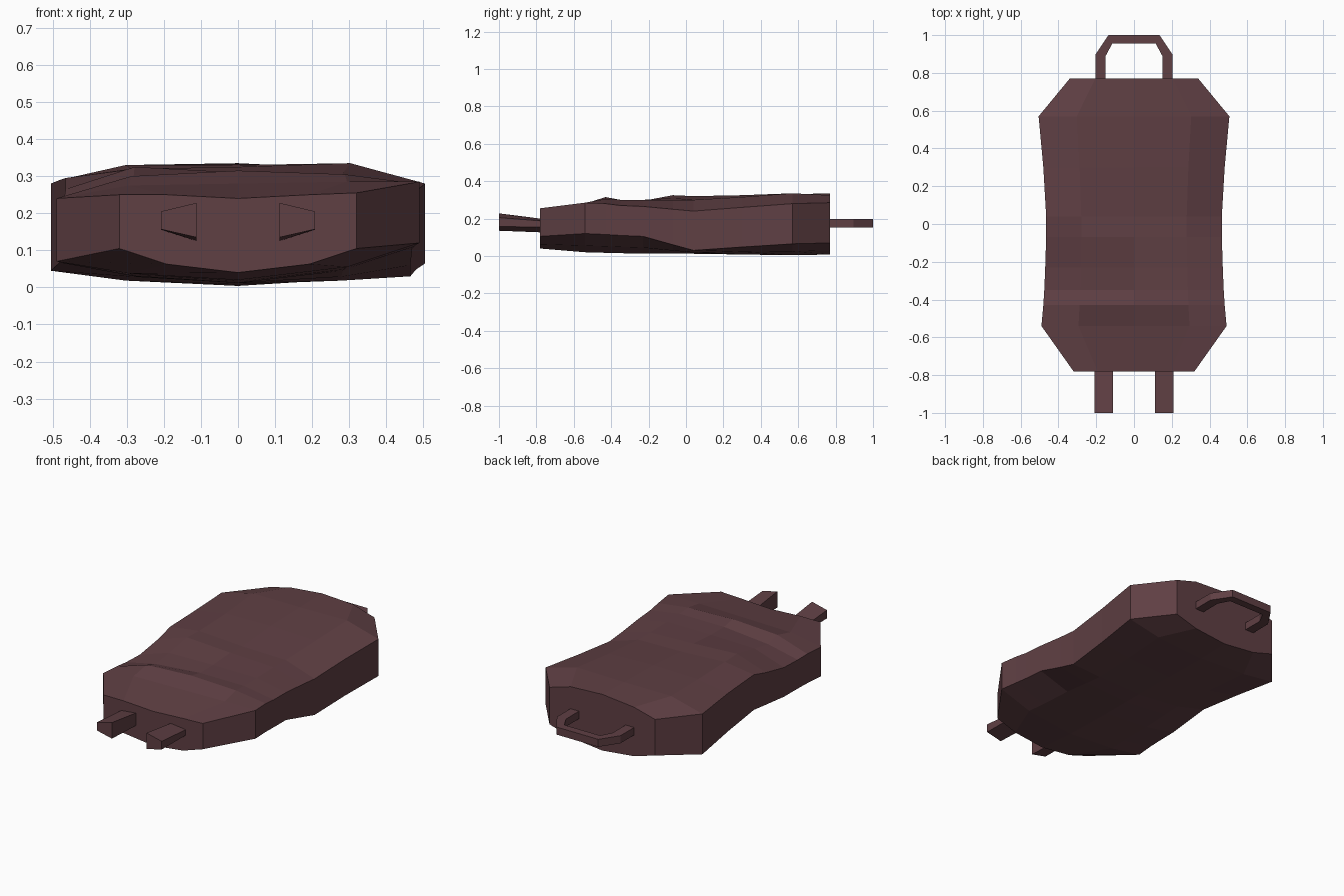
import bpy
import bmesh
from mathutils import Vector

cube = bpy.data.objects.get("Cube")
if cube:
    bpy.data.objects.remove(cube, do_unlink=True)

# One dull maroon for the whole model
maroon = bpy.data.materials.new("dull maroon")
maroon.use_nodes = True
colour = (0.115, 0.05, 0.057, 1)
maroon.diffuse_color = colour
maroon.node_tree.nodes["Principled BSDF"].inputs["Base Color"].default_value = colour


def finish(name, bm):
    """Turn a bmesh into a flat shaded object."""
    bmesh.ops.recalc_face_normals(bm, faces=bm.faces)
    mesh = bpy.data.meshes.new(name)
    bm.to_mesh(mesh)
    bm.free()
    mesh.materials.append(maroon)
    obj = bpy.data.objects.new(name, mesh)
    bpy.context.collection.objects.link(obj)
    return obj


def loft(name, sections):
    """Skin a list of closed cross-sections and cap both ends."""
    bm = bmesh.new()
    rings = [[bm.verts.new(p) for p in section] for section in sections]
    for a, b in zip(rings, rings[1:]):
        for i in range(len(a)):
            j = (i + 1) % len(a)
            bm.faces.new((a[i], a[j], b[j], b[i]))
    bm.faces.new(rings[0])
    bm.faces.new(rings[-1])
    return finish(name, bm)


# Lumpy body: each station gives y, half width, then the top and bottom of
# the right wall (-x), three top heights across, the left wall, and the keel
stations = [
    (-.78, .32, .25, .105, .25, .24, .25, .255, .105, .04),
    (-.54, .49, .24, .07, .275, .28, .285, .285, .12, .02),
    (-.43, .48, .24, .07, .30, .315, .305, .28, .115, .017),
    (-.35, .475, .235, .068, .275, .30, .30, .27, .11, .015),
    (-.23, .47, .235, .065, .295, .30, .30, .265, .105, .012),
    (-.07, .465, .265, .078, .325, .31, .30, .25, .06, .012),
    (.04, .465, .295, .09, .32, .305, .30, .24, .03, .012),
    (.3, .48, .29, .068, .32, .325, .315, .26, .048, .008),
    (.57, .505, .28, .045, .33, .33, .335, .28, .065, .004),
    (.77, .34, .28, .07, .315, .335, .325, .285, .07, .008),
]


def body_ring(y, w, rt, rb, t1, t2, t3, lt, lb, keel):
    inner = .6 * w

    def belly(wall):
        return keel + .35 * (wall - keel)

    profile = [(-w, rt), (-inner, t1), (0, t2), (inner, t3), (w, lt),
               (w, lb), (inner, belly(lb)), (0, keel), (-inner, belly(rb)), (-w, rb)]
    return [Vector((x, y, z)) for x, z in profile]


loft("body", [body_ring(*s) for s in stations])

# Two prongs at the front, flaring towards their tips
for side, name in ((-1, "right_prong"), (1, "left_prong")):
    def prong_ring(y, in_low, in_high, out_low, out_high):
        return [(side * x, y, z) for x, z in
                ((.112, in_low), (.112, in_high), (.208, out_high), (.208, out_low))]
    loft(name, [prong_ring(-1, .135, .228, .157, .205),
                prong_ring(-.74, .125, .195, .155, .185)])

# Angular carrying loop at the back, swept as (outer, inner) pairs
half = [((.205, .74), (.15, .74)), ((.205, .895), (.15, .89)), ((.135, 1), (.115, .955))]
path = half + [((-ox, oy), (-ix, iy)) for (ox, oy), (ix, iy) in reversed(half)]
low, high = .153, .197
loft("handle", [[(*o, low), (*o, high), (*i, high), (*i, low)] for o, i in path])
